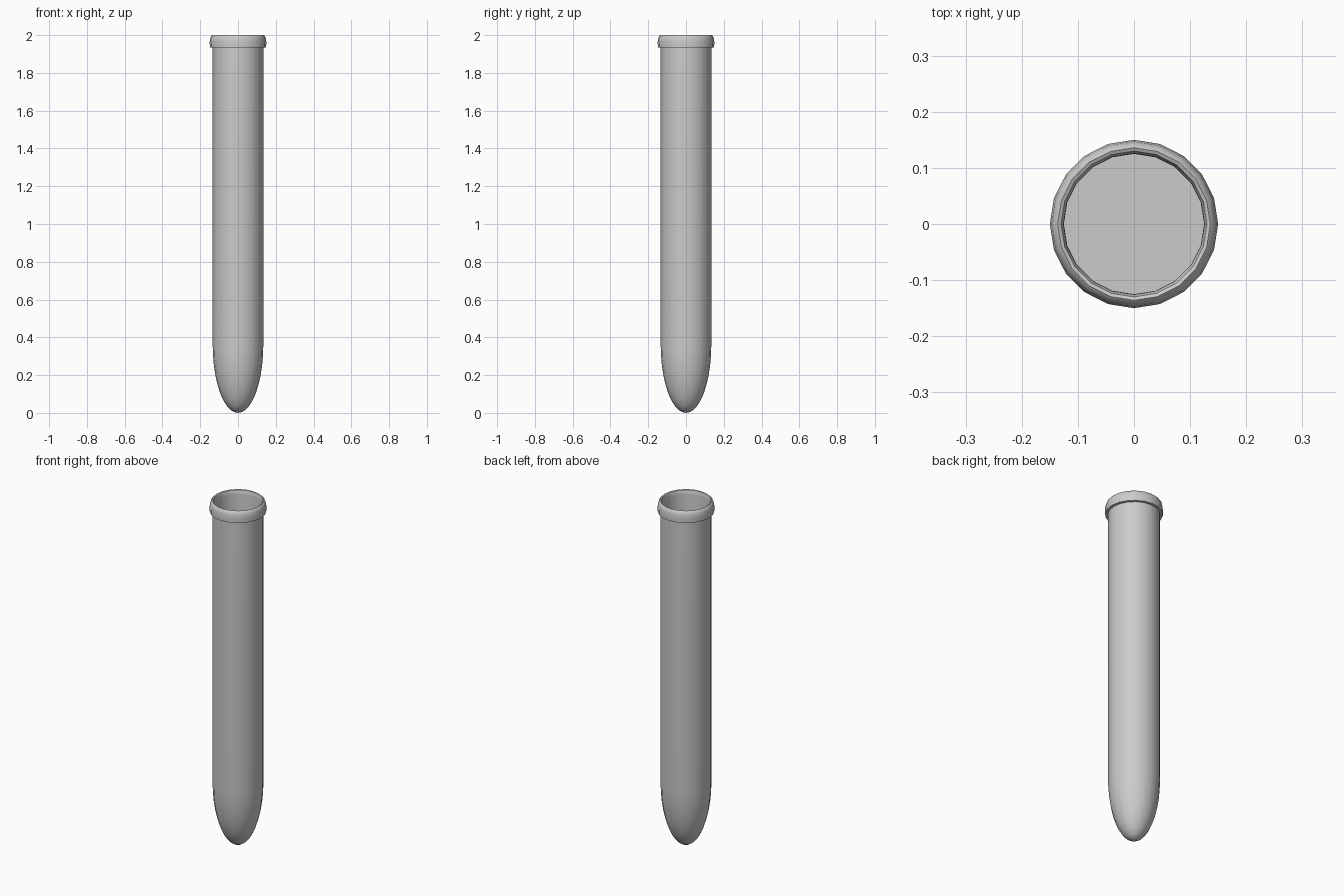
import bpy, bmesh, math

if "Cube" in bpy.data.objects:
    bpy.data.objects.remove(bpy.data.objects["Cube"])

SIDES = 20


def lathe(name, profile, closed=False, angle=40):
    """Spin an (r, z) profile around z; r = 0 makes a pole."""
    bm = bmesh.new()
    rings = []
    for r, z in profile:
        if r == 0:
            rings.append([bm.verts.new((0, 0, z))] * SIDES)
        else:
            rings.append([bm.verts.new((r * math.cos(2 * math.pi * i / SIDES),
                                        r * math.sin(2 * math.pi * i / SIDES), z))
                          for i in range(SIDES)])
    pairs = list(zip(rings, rings[1:]))
    if closed:
        pairs.append((rings[-1], rings[0]))
    for a, b in pairs:
        for i in range(SIDES):
            j = (i + 1) % SIDES
            bm.faces.new(list(dict.fromkeys((a[i], a[j], b[j], b[i]))))
    bmesh.ops.recalc_face_normals(bm, faces=bm.faces[:])
    mesh = bpy.data.meshes.new(name)
    bm.to_mesh(mesh)
    bm.free()
    obj = bpy.data.objects.new(name, mesh)
    bpy.context.collection.objects.link(obj)
    bpy.ops.object.select_all(action='DESELECT')
    obj.select_set(True)
    bpy.context.view_layer.objects.active = obj
    bpy.ops.object.shade_smooth_by_angle(angle=math.radians(angle))
    return obj


# Tube: elongated round bottom, straight outer wall, rolled lip, inner bore with flat floor
R, DOME, BORE, STEPS = 0.134, 0.36, 0.125, 10
dome = [(R * math.sin(t), DOME * (1 - math.cos(t)))
        for t in (math.pi / 2 * k / STEPS for k in range(1, STEPS + 1))]
lip = [(R, 1.935), (0.149, 1.935), (0.15, 1.962), (0.147, 1.983),
       (0.142, 1.995), (0.136, 2.0), (0.13, 1.997), (0.126, 1.985)]
bore = [(BORE, 1.975), (BORE, DOME), (0, DOME)]
lathe("tube", [(0, 0)] + dome + lip + bore)
